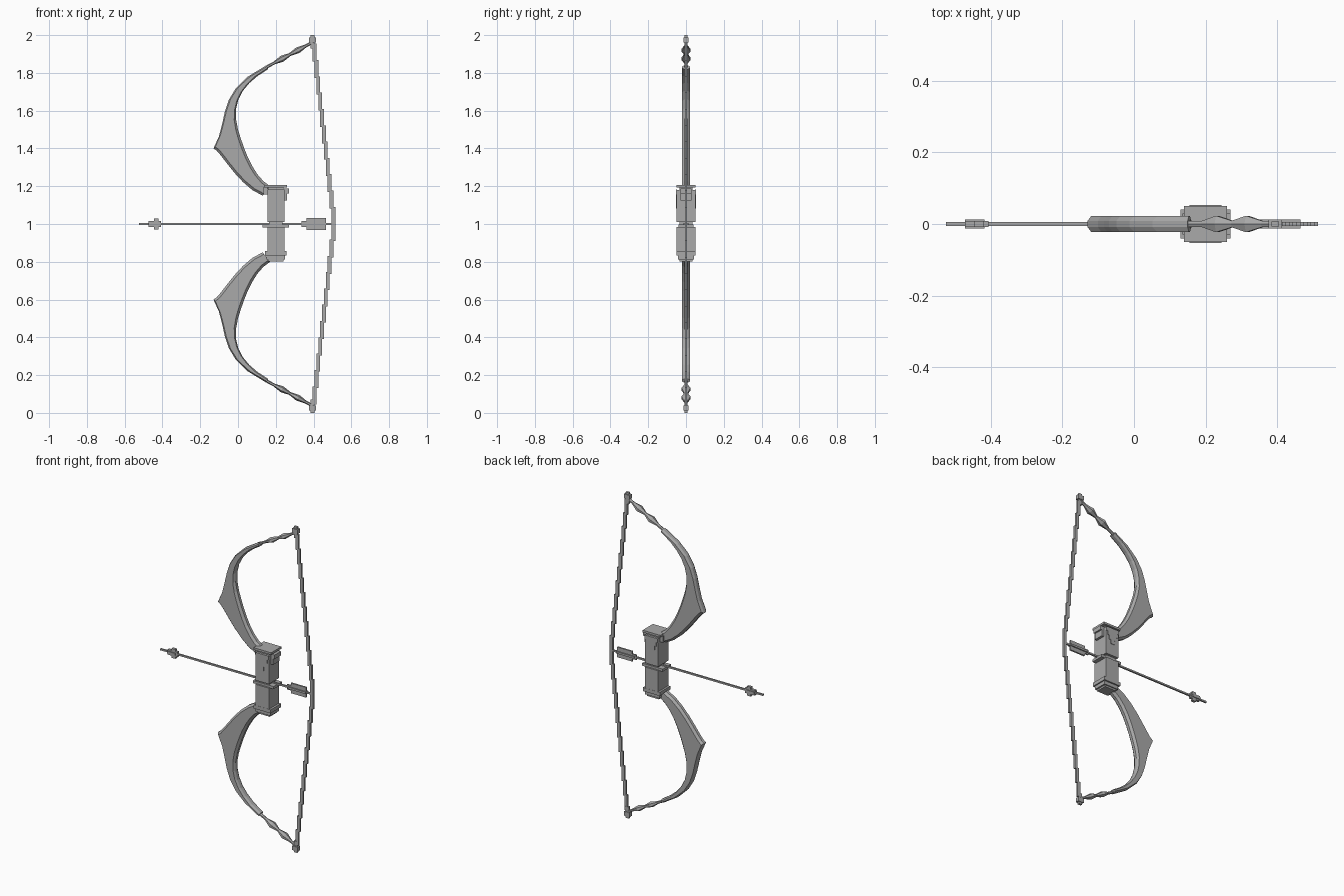
import bpy
import bmesh
from mathutils import Vector
from mathutils.geometry import interpolate_bezier

default_cube = bpy.data.objects.get("Cube")
if default_cube:
    bpy.data.objects.remove(default_cube, do_unlink=True)

# Single plain grey material
grey = bpy.data.materials.new("plain_grey")
grey.use_nodes = True
grey.diffuse_color = (0.4, 0.4, 0.4, 1)
principled = grey.node_tree.nodes["Principled BSDF"]
principled.inputs["Base Color"].default_value = grey.diffuse_color

GRIP_X = 0.2
MIDDLE = Vector((0, 0, 1))
STRING_END = Vector((0.4, 0, 1.95))
STRING_CENTRE = Vector((0.51, 0, 1))


def finish(name, bm, flip=False):
    """Turn a bmesh into a flat shaded object, optionally upside down."""
    if flip:
        for vert in bm.verts:
            vert.co.z = 2 * MIDDLE.z - vert.co.z
    bmesh.ops.recalc_face_normals(bm, faces=bm.faces)
    mesh = bpy.data.meshes.new(name)
    bm.to_mesh(mesh)
    bm.free()
    mesh.materials.append(grey)
    obj = bpy.data.objects.new(name, mesh)
    bpy.context.collection.objects.link(obj)


def add_box(bm, centre, width, depth, height):
    """Add an upright box with full sizes along x, y and z."""
    size = Vector((width, depth, height))
    for vert in bmesh.ops.create_cube(bm, size=1)["verts"]:
        vert.co = centre + vert.co * size


def box(name, x, z, width, depth, height, y=0):
    bm = bmesh.new()
    add_box(bm, Vector((x, y, z)), width, depth, height)
    finish(name, bm)


def loft(name, sections, flip):
    """Join matching rings of points into a closed tube."""
    bm = bmesh.new()
    rings = [[bm.verts.new(point) for point in section] for section in sections]
    for ring, following in zip(rings, rings[1:]):
        for i in range(len(ring)):
            before = i - 1
            bm.faces.new((ring[before], ring[i], following[i], following[before]))
    bm.faces.new(rings[0])
    bm.faces.new(rings[-1])
    finish(name, bm, flip)


def outline(start, start_pull, middle_pull, middle, leave_pull, end_pull, end):
    """Sample two joined Bezier spans in the front plane."""
    knots = [Vector((x, 0, z)) for x, z in
             (start, start_pull, middle_pull, middle, leave_pull, end_pull, end)]
    first = interpolate_bezier(*knots[:4], 8)
    second = interpolate_bezier(*knots[3:], 8)
    return first + second[1:]


def limb_section(outer, inner, depth=0.022, chamfer=0.013):
    """Eight sided section: broad flat sides and chamfered rims."""
    across = inner - outer
    inset = across.normalized() * min(chamfer, across.length / 3)
    side = Vector((0, depth, 0))
    rim = side * 0.4
    return [outer - rim, outer + inset - side, inner - inset - side, inner - rim,
            inner + rim, inner - inset + side, outer + inset + side, outer + rim]


def build_limb(name, flip):
    outer = outline((0.13, 1.15), (0, 1.2), (-0.1, 1.4), (-0.13, 1.4),
                    (-0.04, 1.55), (-0.13, 1.7), (0.15, 1.84))
    inner = outline((0.17, 1.2), (0.08, 1.25), (0.03, 1.4), (0, 1.5),
                    (-0.04, 1.64), (0.02, 1.74), (0.16, 1.82))
    sections = [limb_section(a, b) for a, b in zip(outer, inner)]
    loft(name, sections, flip)


def build_beads(name, flip):
    """Thin limb end that swells into two beads."""
    start = Vector((0.15, 0, 1.83))
    end = Vector((0.4, 0, 1.965))
    along = (end - start).normalized()
    side = Vector((0, 1, 0))
    up = along.cross(side)
    sections = []
    spans = 6
    for i in range(spans + 1):
        centre = start.lerp(end, i / spans)
        swollen = i in (2, 4)
        depth = side * (0.023 if swollen else 0.009)
        rise = up * (0.017 if swollen else 0.008)
        sections.append([centre - depth - rise / 2, centre - rise,
                         centre + depth - rise / 2, centre + depth + rise / 2,
                         centre + rise, centre - depth + rise / 2])
    loft(name, sections, flip)


def build_string(name, flip):
    """Stepped string made from short upright rods."""
    bm = bmesh.new()
    rods = 11
    length = (STRING_END.z - STRING_CENTRE.z) / rods
    for i in range(rods):
        centre = STRING_CENTRE.lerp(STRING_END, (i + 0.5) / rods)
        add_box(bm, centre, width=0.02, depth=0.012, height=length * 1.1)
    finish(name, bm, flip)


def build_tip(name, flip):
    """Cross shaped knob that holds the string."""
    bm = bmesh.new()
    crossbar = Vector((STRING_END.x - 0.005, 0, 1.975))
    post = Vector((crossbar.x, 0, 1.965))
    add_box(bm, crossbar, width=0.038, depth=0.024, height=0.026)
    add_box(bm, post, width=0.022, depth=0.014, height=0.07)
    finish(name, bm, flip)


for half, upside_down in (("upper", False), ("lower", True)):
    build_limb(half + "_limb", upside_down)
    build_beads(half + "_limb_beads", upside_down)
    build_string(half + "_string", upside_down)
    build_tip(half + "_tip", upside_down)

# Grip blocks with a waist and a band between them
box("upper_grip", GRIP_X, z=1.095, width=0.09, depth=0.1, height=0.17)
box("lower_grip", GRIP_X, z=0.915, width=0.09, depth=0.1, height=0.14)
box("grip_waist", GRIP_X, z=1, width=0.07, depth=0.07, height=0.04)
box("grip_band", GRIP_X, z=0.99, width=0.14, depth=0.08, height=0.016)

# Cap above the grip and stepped foot below it
box("grip_cap", GRIP_X, z=1.2, width=0.12, depth=0.1, height=0.013)
box("grip_cap_neck", GRIP_X, z=1.185, width=0.08, depth=0.07, height=0.02)
box("grip_cap_lug", GRIP_X + 0.055, z=1.175, width=0.03, depth=0.06, height=0.025)
box("grip_cap_drop", GRIP_X + 0.05, z=1.145, width=0.02, depth=0.06, height=0.04)
box("grip_cap_front_lug", GRIP_X - 0.055, z=1.175, width=0.02, depth=0.06, height=0.04)
box("grip_foot", GRIP_X, z=0.845, width=0.115, depth=0.102, height=0.022)
box("grip_foot_step", GRIP_X, z=0.825, width=0.1, depth=0.084, height=0.024)
box("grip_foot_base", GRIP_X, z=0.81, width=0.08, depth=0.07, height=0.015)

# Stepped crest on both broad faces of the grip
for face_name, direction in (("front", -1), ("back", 1)):
    for row in range(4):
        box(face_name + "_crest_row", GRIP_X, z=1.17 - row / 40,
            width=0.09 - row * 0.022, depth=0.006, height=0.025,
            y=direction * 0.05)

# Arrow with a stepped head
box("arrow_shaft", x=-0.01, z=1, width=1.03, depth=0.01, height=0.01)
box("arrow_head", x=-0.44, z=1, width=0.066, depth=0.016, height=0.032)
box("arrow_head_barbs", x=-0.433, z=1, width=0.025, depth=0.016, height=0.058)
box("arrow_head_ridge", x=-0.445, z=1, width=0.055, depth=0.026, height=0.014)

# Fletching: a middle vane, an upper and lower vane and a cross vane
box("middle_vane", x=0.4, z=1, width=0.13, depth=0.01, height=0.03)
for vane_name, direction in (("upper_vane", 1), ("lower_vane", -1)):
    box(vane_name, x=0.414, z=1 + direction * 0.02,
        width=0.104, depth=0.01, height=0.022)
box("cross_vane", x=0.406, z=1, width=0.12, depth=0.024, height=0.012)
